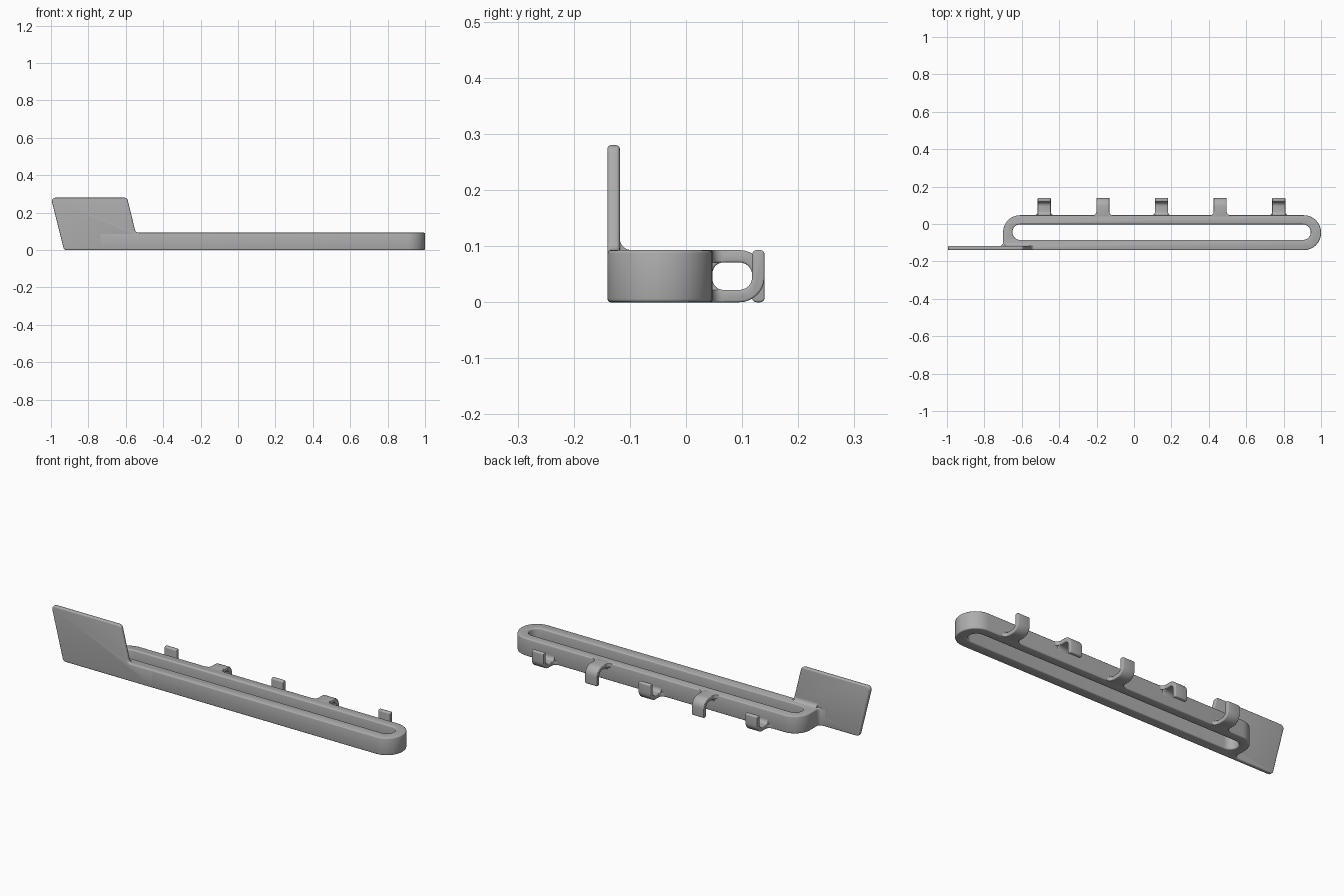
import bpy, math
from mathutils import Vector

cube = bpy.data.objects.get("Cube")
if cube:
    bpy.data.objects.remove(cube, do_unlink=True)

grey = bpy.data.materials.new("plain grey")
grey.use_nodes = True
colour = (0.42, 0.42, 0.42, 1)
grey.diffuse_color = colour
grey.node_tree.nodes["Principled BSDF"].inputs["Base Color"].default_value = colour


def rounded(corners, steps=8):
    """Outline through (u, v, radius) corners, each replaced by an arc."""
    out = []
    for i, (u, v, r) in enumerate(corners):
        p = Vector((u, v))
        if not r:
            out.append(p)
            continue
        a = (Vector(corners[i - 1][:2]) - p).normalized()
        b = (Vector(corners[(i + 1) % len(corners)][:2]) - p).normalized()
        half = a.angle(b) / 2
        centre = p + (a + b).normalized() * (r / math.sin(half))
        start = p + a * (r / math.tan(half)) - centre
        end = p + b * (r / math.tan(half)) - centre
        sweep = start.angle(end) * (1 if start.x * end.y > start.y * end.x else -1)
        for k in range(steps + 1):
            t = sweep * k / steps
            c, s = math.cos(t), math.sin(t)
            out.append(centre + Vector((c * start.x - s * start.y,
                                        s * start.x + c * start.y)))
    return out


def prism(name, corners, axis, low, high):
    """Extrude a rounded outline along the given axis."""
    place = {"x": lambda u, v, w: (w, u, v),
             "y": lambda u, v, w: (u, w, v),
             "z": lambda u, v, w: (u, v, w)}[axis]
    pts = rounded(corners)
    n = len(pts)
    verts = [place(p.x, p.y, w) for w in (low, high) for p in pts]
    faces = [list(range(n))[::-1], list(range(n, 2 * n))]
    faces += [[i, (i + 1) % n, n + (i + 1) % n, n + i] for i in range(n)]
    mesh = bpy.data.meshes.new(name)
    mesh.from_pydata(verts, [], faces)
    area = sum(pts[i - 1].x * pts[i].y - pts[i].x * pts[i - 1].y for i in range(n))
    if (area < 0) != (axis == "y"):
        mesh.flip_normals()
    mesh.materials.append(grey)
    obj = bpy.data.objects.new(name, mesh)
    bpy.context.collection.objects.link(obj)
    return obj


def finish(obj, bevel=0.006):
    """Soften the edges and smooth the rounded faces."""
    bpy.ops.object.select_all(action="DESELECT")
    bpy.context.view_layer.objects.active = obj
    obj.select_set(True)
    if bevel:
        mod = obj.modifiers.new("soft_edges", "BEVEL")
        mod.width, mod.segments = bevel, 3
        mod.limit_method, mod.angle_limit = "ANGLE", math.radians(40)
    for mod in list(obj.modifiers):
        bpy.ops.object.modifier_apply(modifier=mod.name)
    bpy.ops.object.shade_smooth_by_angle(angle=math.radians(40))


HEIGHT = 0.093
FRONT, BACK = -0.14, 0.047
PLATE_BACK = -0.118

# Long slotted bar, blended into the plate at its right end
bar = prism("slotted_bar", [
    (1.0, FRONT, 0.092), (1.0, BACK, 0.092), (-0.70, BACK, 0.09),
    (-0.70, PLATE_BACK, 0.02), (-0.74, PLATE_BACK, 0), (-0.74, FRONT, 0)],
    "z", 0, HEIGHT)
slot = prism("slot_cutter", [
    (-0.65, -0.085, 0.041), (0.945, -0.085, 0.041),
    (0.945, -0.002, 0.041), (-0.65, -0.002, 0.041)], "z", -0.1, 0.2)
cut = bar.modifiers.new("slot", "BOOLEAN")
cut.operation, cut.object, cut.solver = "DIFFERENCE", slot, "EXACT"
finish(bar)
bpy.data.objects.remove(slot, do_unlink=True)

# Slanted plate with a tail running inside the bar
plate = prism("end_plate", [
    (-1.0, 0.28, 0.018), (-0.593, 0.28, 0.018), (-0.547, HEIGHT, 0.02),
    (-0.4, HEIGHT, 0), (-0.4, 0, 0), (-0.93, 0, 0.018)],
    "y", FRONT, PLATE_BACK)
finish(plate)

# Concave blend between the bar top and the plate
blend = prism("plate_blend", [
    (-0.125, 0.088, 0), (-0.096, 0.088, 0), (-0.096, HEIGHT, 0),
    (PLATE_BACK, HEIGHT, 0.021), (PLATE_BACK, 0.115, 0), (-0.125, 0.115, 0)],
    "x", -0.69, -0.556)
finish(blend, 0)

# Five hooks along the back, alternately turned up and down
for i in range(5):
    x = -0.48 + i * 0.3135
    flipped = i % 2 == 1

    def level(z):
        return HEIGHT - z if flipped else z

    profile = [(0.03, 0, 0), (0.14, 0, 0.045), (0.14, HEIGHT, 0.008),
               (0.118, HEIGHT, 0.008), (0.118, 0.022, 0.023),
               (BACK, 0.022, 0.02), (BACK, 0.046, 0), (0.03, 0.046, 0)]
    hook = prism(f"hook_{i + 1}", [(y, level(z), r) for y, z, r in profile],
                 "x", x - 0.035, x + 0.035)
    finish(hook, 0.005)

    # Widened root of the hook
    side = [(0.058, 0.035, 0), (0.058, BACK, 0), (0.035, BACK, 0.018),
            (0.035, 0.072, 0)]
    outline = [(x + u, v, r) for u, v, r in side]
    outline += [(x - u, v, r) for u, v, r in reversed(side)]
    low, high = sorted((level(0), level(0.022)))
    finish(prism(f"hook_root_{i + 1}", outline, "z", low, high), 0.003)
